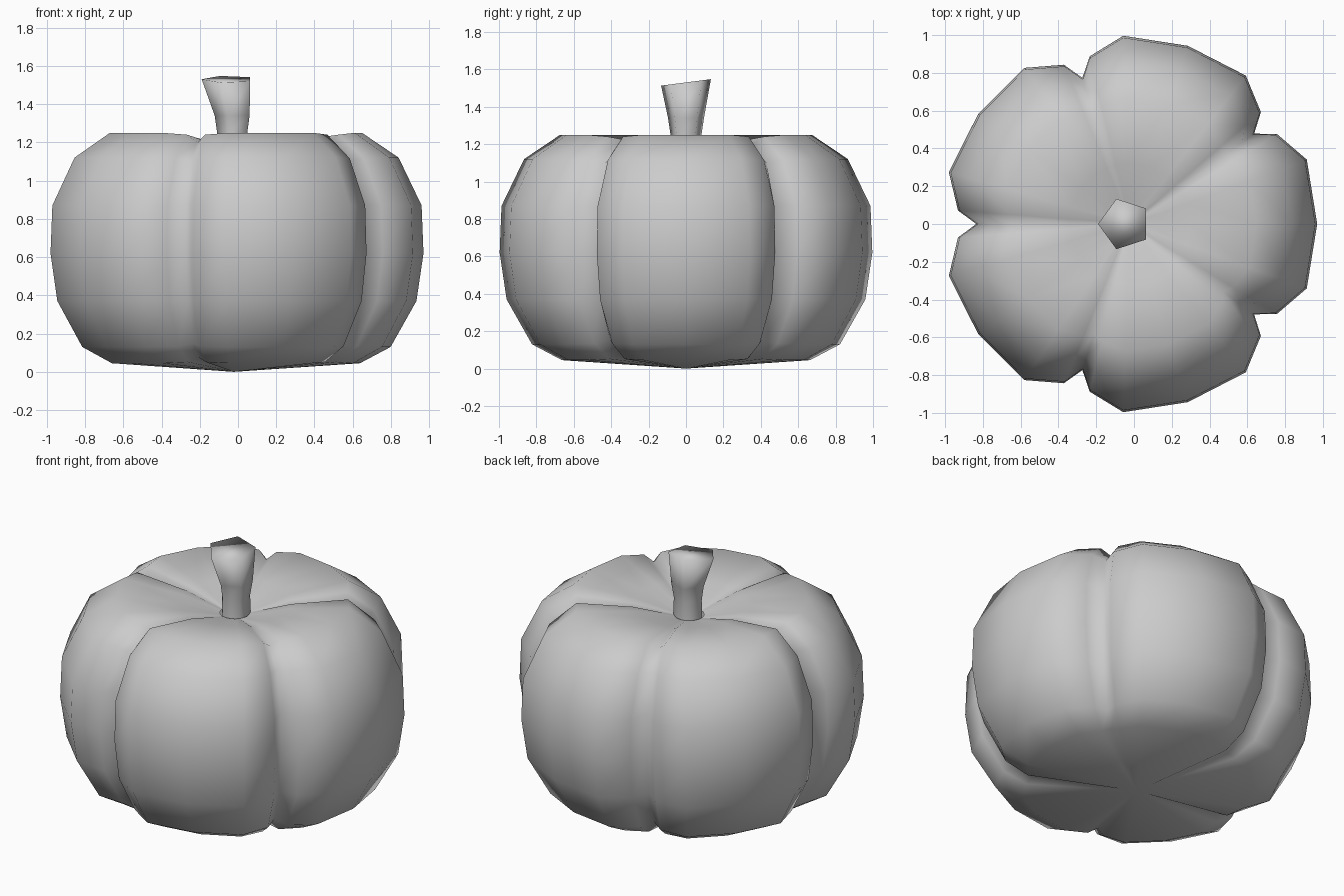
import bpy, bmesh
from math import cos, sin, radians, pi

if "Cube" in bpy.data.objects:
    bpy.data.objects.remove(bpy.data.objects["Cube"])

CX = -0.022  # axis of the pumpkin


def loft(name, rings, bottom=None, cap_top=False):
    """Skin a list of closed rings; optional bottom pole and top cap."""
    bm = bmesh.new()
    loops = [[bm.verts.new(p) for p in ring] for ring in rings]
    n = len(loops[0])
    for a, b in zip(loops, loops[1:]):
        for i in range(n):
            j = (i + 1) % n
            bm.faces.new((a[i], a[j], b[j], b[i]))
    if bottom:
        pole = bm.verts.new(bottom)
        for i in range(n):
            bm.faces.new((pole, loops[0][(i + 1) % n], loops[0][i]))
    if cap_top:
        bm.faces.new(loops[-1])
    for f in bm.faces:
        f.smooth = True
    mesh = bpy.data.meshes.new(name)
    bm.to_mesh(mesh)
    bm.free()
    ob = bpy.data.objects.new(name, mesh)
    bpy.context.collection.objects.link(ob)
    return ob


# Body: five lobes, each with a centre, shoulders, edges and one groove
# profile rows: radius, height, edge factor, groove factor, groove drop
profile = [
    (0.66, 0.045, 0.95, 0.90, 0.03),
    (0.82, 0.13, 0.92, 0.84, 0.02),
    (0.955, 0.37, 0.92, 0.82, 0.0),
    (0.992, 0.62, 0.92, 0.82, 0.0),
    (0.982, 0.87, 0.92, 0.82, 0.0),
    (0.862, 1.12, 0.925, 0.85, -0.02),
    (0.67, 1.25, 0.96, 0.91, -0.05),
    (0.32, 1.205, 1.0, 1.0, -0.015),
    (0.085, 1.14, 1.0, 1.0, 0.0),
]
rings = []
for r, z, edge, groove, drop in profile:
    ring = []
    for lobe in range(5):
        for ang, f, dz in ((-31.5, edge, drop * 0.2), (-20, 1.005, 0), (0, 1, 0),
                           (20, 1.005, 0), (31.5, edge, drop * 0.2), (36, groove, drop)):
            a = radians(72 * lobe + ang)
            ring.append((CX + r * f * cos(a), r * f * sin(a), z + dz))
    rings.append(ring)
loft("pumpkin_body", rings, bottom=(CX, 0, 0.0))

# Stem: flared five-sided stalk leaning left, with a slanted top
stem = []
for cx, r, z, slant in ((CX, 0.09, 1.13, 0), (CX, 0.087, 1.25, 0),
                        (-0.021, 0.101, 1.34, 0), (-0.05, 0.14, 1.53, 0.13)):
    ring = []
    for k in range(5):
        a = pi + k * 2 * pi / 5
        x, y = cx + r * cos(a), r * sin(a)
        ring.append((x, y, z + slant * y))
    stem.append(ring)
loft("stem", stem, cap_top=True)
